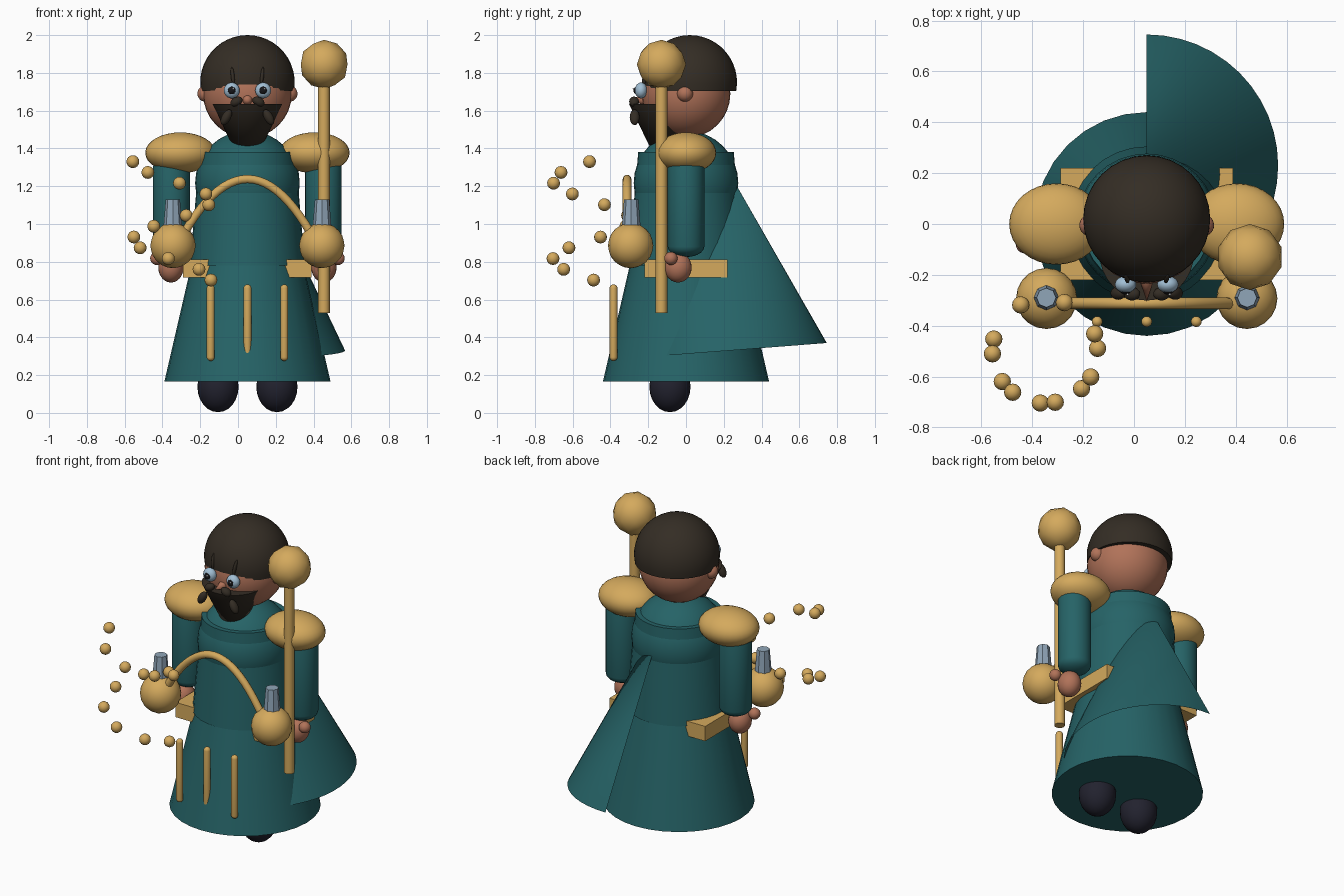
import bpy, bmesh, math
from mathutils import Matrix, Vector, Euler

if "Cube" in bpy.data.objects:
    bpy.data.objects.remove(bpy.data.objects["Cube"])

CX = 0.05  # body axis


def mat(name, col):
    m = bpy.data.materials.new(name)
    m.diffuse_color = (*col, 1)
    m.use_nodes = True
    m.node_tree.nodes["Principled BSDF"].inputs["Base Color"].default_value = m.diffuse_color
    return m


GOLD = mat("gold", (0.66, 0.40, 0.11))
TEAL = mat("teal_cloth", (0.019, 0.125, 0.135))
SKIN = mat("skin", (0.44, 0.17, 0.10))
HAIR = mat("dark_hair", (0.034, 0.026, 0.018))
BOOT = mat("boot_navy", (0.016, 0.016, 0.028))
STEEL = mat("steel_blue", (0.28, 0.38, 0.48))
EYE = mat("eye_pale_blue", (0.36, 0.52, 0.66))
BLACK = mat("pupil_black", (0.008, 0.008, 0.010))
WHITE = mat("glint_white", (0.85, 0.85, 0.85))


def finish(bm, name, material, angle=40):
    me = bpy.data.meshes.new(name)
    bm.to_mesh(me)
    bm.free()
    me.materials.append(material)
    ob = bpy.data.objects.new(name, me)
    bpy.context.collection.objects.link(ob)
    bpy.ops.object.select_all(action='DESELECT')
    bpy.context.view_layer.objects.active = ob
    ob.select_set(True)
    bpy.ops.object.shade_smooth_by_angle(angle=math.radians(angle))
    return ob


def ball(name, loc, size, material, rot=(0, 0, 0), ico=0, seg=24):
    """Sphere or ellipsoid; size is a radius or three radii."""
    s = Vector((size,) * 3) if isinstance(size, (int, float)) else Vector(size)
    bm = bmesh.new()
    m = Matrix.LocRotScale(Vector(loc), Euler(rot), s)
    if ico:
        bmesh.ops.create_icosphere(bm, subdivisions=ico, radius=1, matrix=m)
    else:
        bmesh.ops.create_uvsphere(bm, u_segments=seg, v_segments=seg // 2, radius=1, matrix=m)
    return finish(bm, name, material, 50)


def lathe(name, profile, loc, material, seg=32, start=0, sweep=2 * math.pi, rot=(0, 0, 0)):
    """Turn (radius, height) points around z; a radius of 0 closes the end."""
    bm = bmesh.new()
    vs = [bm.verts.new((r, 0, z)) for r, z in profile]
    es = [bm.edges.new(p) for p in zip(vs, vs[1:])]
    bmesh.ops.rotate(bm, verts=vs, cent=(0, 0, 0), matrix=Matrix.Rotation(start, 3, 'Z'))
    bmesh.ops.spin(bm, geom=vs + es, cent=(0, 0, 0), axis=(0, 0, 1), angle=sweep, steps=seg)
    bmesh.ops.remove_doubles(bm, verts=bm.verts, dist=1e-5)
    bmesh.ops.recalc_face_normals(bm, faces=bm.faces)
    bmesh.ops.transform(bm, verts=bm.verts, matrix=Matrix.LocRotScale(Vector(loc), Euler(rot), None))
    return finish(bm, name, material)


def rod(name, x, y, z0, z1, r, material, cap, seg=16):
    """Upright rod with rounded ends of height cap."""
    arc = [(r * math.cos(a), cap * math.sin(a)) for a in [i * math.pi / 10 for i in range(5)]]
    low = [(0, z0)] + [(a, z0 + cap - b) for a, b in reversed(arc)]
    high = [(a, z1 - cap + b) for a, b in arc] + [(0, z1)]
    return lathe(name, low + high, (x, y, 0), material, seg)


# Robe: skirt, torso cone, rounded shoulders
lathe("skirt", [(0, 0.165), (0.44, 0.165), (0.298, 0.78), (0, 0.78)], (CX, 0, 0), TEAL)
lathe("torso", [(0, 0.78), (0.305, 0.78), (0.253, 1.38), (0, 1.38)], (CX, 0, 0), TEAL)
ball("shoulders", (CX, 0, 1.217), 0.277, TEAL, seg=32)

# Cape: half cone leaning backwards on the right side
lathe("cape", [(0.517, 0), (0, 1.09)], (CX, 0.23, 0.33), TEAL, 24,
      -math.pi / 2, math.pi, (0.0775, 0, 0))

# Belt block
bm = bmesh.new()
bmesh.ops.create_cube(bm, size=1, matrix=Matrix.LocRotScale(
    Vector((CX, 0, 0.765)), None, Vector((0.68, 0.44, 0.095))))
finish(bm, "belt", GOLD)

# Skirt bars
for i in (-1, 0, 1):
    rod("skirt_bar", CX + i * 0.195, -0.384, 0.275, 0.68, 0.021, GOLD, 0.02)

# Head, hair cap and beard
ball("head", (CX, 0, 1.69), 0.235, SKIN, seg=32)
cut = 1.705
a0 = math.asin((cut - 1.75) / 0.25)
dome = [(0.25 * math.cos(a), 0.25 * math.sin(a))
        for a in [a0 + (math.pi / 2 - a0) * i / 12 for i in range(12)]]
lathe("hair", [(0, cut - 1.75)] + dome + [(0, 0.25)], (CX, 0.02, 1.75), HAIR)
lathe("beard", [(0, 1.25), (0.186, 1.635), (0, 1.635)], (CX, -0.115, 0), HAIR)
lathe("nose", [(0.028, 0), (0, 0.085)], (CX, -0.22, 1.657), SKIN, 16, rot=(math.pi / 2, 0, 0))

# Paired parts on either side of the body axis
for s in (-1, 1):
    def X(d):
        return CX + s * d
    ball("ear", (X(0.222), -0.005, 1.69), 0.043, SKIN)
    ball("eye", (X(0.083), -0.238, 1.707), (0.042, 0.033, 0.042), EYE)
    ball("pupil", (X(0.083), -0.262, 1.707), (0.021, 0.016, 0.021), BLACK)
    ball("eye_glint", (X(0.083) + 0.008, -0.277, 1.716), 0.005, WHITE, seg=8)
    ball("eyebrow", (X(0.078), -0.212, 1.785), (0.010, 0.016, 0.048), HAIR, (-0.3, s * 0.1, 0))
    ball("moustache_root", (X(0.058), -0.275, 1.648), (0.034, 0.026, 0.024), HAIR, (0, s * 0.5, 0))
    ball("moustache_tip", (X(0.112), -0.272, 1.565), (0.024, 0.026, 0.045), HAIR, (0, -s * 0.5, 0))
    ball("pauldron", (X(0.355), 0, 1.377), (0.186, 0.16, 0.108), GOLD, seg=32)
    rod("sleeve", X(0.402), 0, 0.825, 1.36, 0.097, TEAL, 0.055, 24)
    ball("hand", (X(0.405), -0.042, 0.77), (0.067, 0.072, 0.08), SKIN)
    ball("thumb", (X(0.48), -0.08, 0.818), 0.035, SKIN)
    ball("boot", (X(0.156), -0.085, 0.138), (0.109, 0.109, 0.134), BOOT)
    # Flask with a narrow neck
    ball("flask", (X(0.394), -0.293, 0.886), 0.12, GOLD, ico=3)
    lathe("flask_neck", [(0, 0.98), (0.05, 0.98), (0.038, 1.13), (0, 1.13)],
          (X(0.395), -0.29, 0), STEEL, 8)

# Arched pipe joining the flasks
curve = bpy.data.curves.new("pipe_path", 'CURVE')
curve.dimensions = '3D'
curve.bevel_depth = 0.023
curve.bevel_resolution = 3
curve.use_fill_caps = True
sp = curve.splines.new('POLY')
sp.points.add(24)
for i, p in enumerate(sp.points):
    d = -0.37 + 0.74 * i / 24
    p.co = (CX + d, -0.312, 1.238 - 2.55 * d * d, 1)
tmp = bpy.data.objects.new("pipe_path", curve)
bpy.context.collection.objects.link(tmp)
bm = bmesh.new()
bm.from_mesh(tmp.to_mesh())
tmp.to_mesh_clear()
bpy.data.objects.remove(tmp)
finish(bm, "arched_pipe", GOLD)

# Mace: staff and faceted head
lathe("mace_staff", [(0, 0.53), (0.031, 0.53), (0.031, 1.78), (0, 1.78)],
      (0.455, -0.13, 0), GOLD, 12)
ball("mace_head", (0.456, -0.13, 1.845), 0.13, GOLD, ico=2)

# Spiral of floating beads
for i in range(12):
    a = math.radians(183 + i * 540 / 11)
    ball("bead", (-0.35 + 0.207 * math.cos(a), -0.5 + 0.205 * math.sin(a), 1.33 - i * 0.057),
         0.034, GOLD, seg=16)
